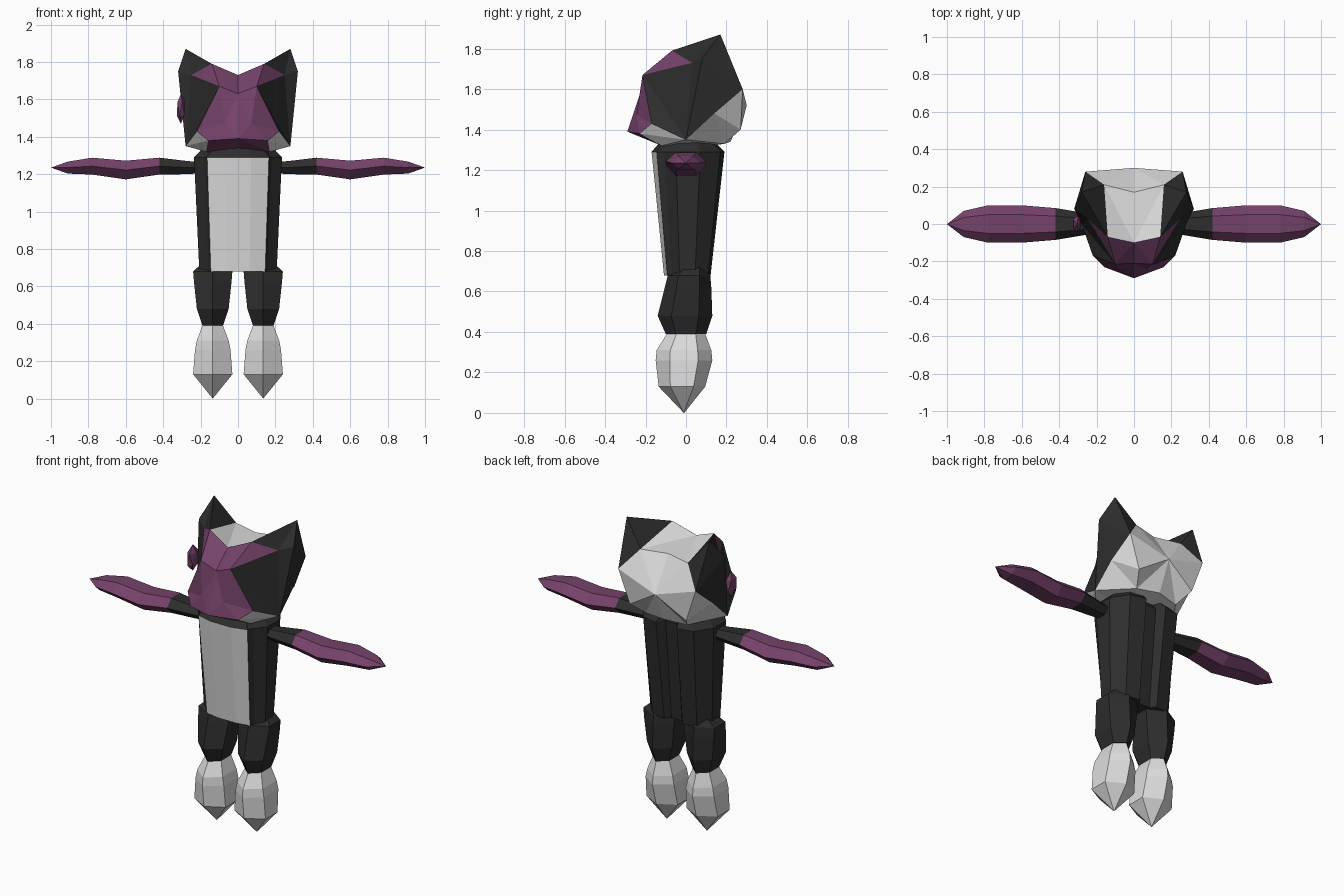
import bpy, bmesh, math
from mathutils import Vector

cube = bpy.data.objects.get("Cube")
if cube:
    bpy.data.objects.remove(cube)


def material(name, rgb):
    m = bpy.data.materials.new(name)
    m.use_nodes = True
    m.diffuse_color = (*rgb, 1)
    m.node_tree.nodes["Principled BSDF"].inputs["Base Color"].default_value = (*rgb, 1)
    return m


BLACK = material("charcoal black", (0.026, 0.026, 0.026))
WHITE = material("soft white", (0.72, 0.72, 0.72))
PURPLE = material("plum purple", (0.18, 0.055, 0.145))


def finish(name, bm, mats):
    bmesh.ops.remove_doubles(bm, verts=bm.verts, dist=0.002)
    bmesh.ops.recalc_face_normals(bm, faces=bm.faces)
    mesh = bpy.data.meshes.new(name)
    bm.to_mesh(mesh)
    bm.free()
    for m in mats:
        mesh.materials.append(m)
    ob = bpy.data.objects.new(name, mesh)
    bpy.context.collection.objects.link(ob)
    return ob


def loft(name, rings, mats, rule=None):
    """Skin a list of point rings, cap both ends, colour faces by a rule."""
    bm = bmesh.new()
    loops = [[bm.verts.new(p) for p in ring] for ring in rings]
    n = len(loops[0])
    for a, b in zip(loops, loops[1:]):
        for i in range(n):
            j = (i + 1) % n
            bm.faces.new((a[i], a[j], b[j], b[i]))
    bm.faces.new(loops[0])
    bm.faces.new(loops[-1])
    if rule:
        for f in bm.faces:
            f.material_index = rule(f.calc_center_median())
    return finish(name, bm, mats)


def hexagon():
    return [(math.sin(math.tau * i / 6) / 0.866, -math.cos(math.tau * i / 6))
            for i in range(6)]


# Torso: a tapered profile with a grooved back and a white belly
half = [(0.07, -0.17), (0.165, -0.145), (0.18, -0.11), (0.235, -0.05), (0.235, 0.07),
        (0.17, 0.17), (0.07, 0.19), (0.04, 0.14)]
section = half + [(-x, y) for x, y in reversed(half)]
torso_levels = [(0.68, 0.88, 0.64), (1.29, 1, 1), (1.34, 0.8, 0.75)]
loft("torso",
     [[(x * sx, y * sy, z) for x, y in section] for z, sx, sy in torso_levels],
     [BLACK, WHITE],
     lambda c: int(c.y < -0.09 and abs(c.x) < 0.15 and 0.7 < c.z < 1.3))

# Legs and feet: (height, half width, y centre, half depth)
thigh = [(0.72, 0.06, 0.03, 0.07), (0.68, 0.105, 0.015, 0.105), (0.62, 0.1, 0.01, 0.115),
         (0.48, 0.085, -0.005, 0.135), (0.39, 0.055, 0, 0.1)]
foot = [(0.39, 0.055, 0, 0.095), (0.31, 0.085, -0.01, 0.135), (0.26, 0.095, -0.01, 0.14),
        (0.13, 0.105, -0.02, 0.115), (0, 0.001, -0.01, 0.001)]
# Arms: (distance out, z centre, half height, half depth)
arm = [(0.2, 1.235, 0.03, 0.05), (0.27, 1.235, 0.035, 0.06), (0.42, 1.243, 0.045, 0.085),
       (0.6, 1.222, 0.05, 0.1), (0.78, 1.243, 0.045, 0.1), (0.91, 1.235, 0.032, 0.07),
       (1.0, 1.235, 0.001, 0.001)]

for side, s in (("left", 1), ("right", -1)):
    for part, levels, mat in (("thigh", thigh, BLACK), ("foot", foot, WHITE)):
        loft(f"{side}_{part}",
             [[(s * 0.135 + u * rx, cy + v * ry, z) for u, v in hexagon()]
              for z, rx, cy, ry in levels], [mat])
    loft(f"{side}_arm",
         [[(s * x, v * ry, cz + u * rz) for u, v in hexagon()] for x, cz, rz, ry in arm],
         [BLACK, PURPLE], lambda c: int(abs(c.x) > 0.4))

# Head: named points of one half, mirrored across the middle
points = dict(
    N=(0, -0.29, 1.39), C=(0.16, -0.23, 1.38), B=(0.07, -0.245, 1.47),     # muzzle
    A=(0.22, -0.17, 1.43), F=(0, -0.21, 1.63), G=(0.1, -0.215, 1.67),      # cheek, brow
    T=(0, -0.1, 1.73), P=(0.14, -0.07, 1.79), Q=(0.25, 0.03, 1.73),        # forehead
    E=(0.28, 0.17, 1.87), O=(0.32, 0.08, 1.75), I=(0.16, 0.21, 1.72),      # ear
    V=(0, 0.17, 1.72), R=(0.26, 0.28, 1.6), W=(0, 0.3, 1.52),              # crown, back
    J=(0.28, 0, 1.35), S=(0.28, 0.14, 1.48), K=(0.19, 0.27, 1.4),          # jaw side
    L=(0.14, 0.19, 1.33), Y=(0, 0.22, 1.34), M=(0, 0, 1.3), D=(0.17, -0.12, 1.32))
head_faces = [
    "AJG GJQ QJO OJS OSR ORE QOE PQE PEI EIR",                              # black
    "CDJ CJA TPI TIV IRW IWV SRK SKL SJL RWK KWL WYL JDM JML LMY",          # white
    "NCB BCA BAG NBF BGF FGT GPT GQP NCD NDM"]                              # purple
bm = bmesh.new()
for s in (1, -1):
    verts = {k: bm.verts.new((s * x, y, z)) for k, (x, y, z) in points.items()}
    for index, names in enumerate(head_faces):
        for name in names.split():
            bm.faces.new([verts[c] for c in name]).material_index = index
finish("head", bm, [BLACK, WHITE, PURPLE])

# Small flattened stud on the right side of the head
bm = bmesh.new()
bmesh.ops.create_icosphere(bm, subdivisions=1, radius=1)
for v in bm.verts:
    v.co = Vector((-0.305 + v.co.x * 0.025, v.co.y * 0.05, 1.55 + v.co.z * 0.08))
finish("head_stud", bm, [PURPLE])
